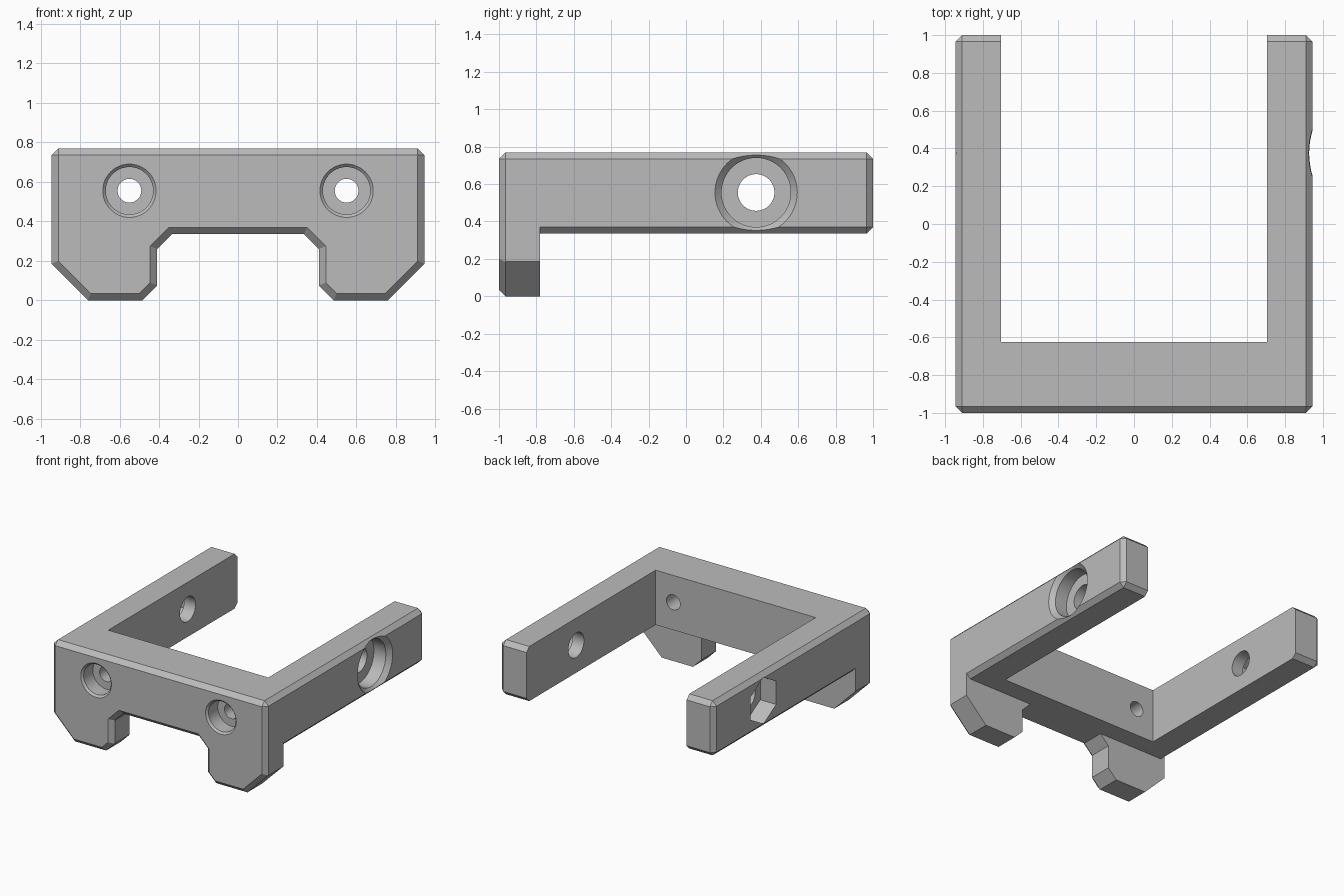
import bpy, bmesh
from math import cos, sin, tau, radians
from mathutils import Matrix, Vector

default = bpy.data.objects.get("Cube")
if default:
    bpy.data.objects.remove(default, do_unlink=True)

CHAMFER = 0.035
FRONT, BACK, SIDE, INNER = -1.0, 1.0, 0.945, 0.705
BOTTOM, TOP = 0.335, 0.77

grey = bpy.data.materials.new("plain grey")
grey.use_nodes = True
grey.diffuse_color = (0.5, 0.5, 0.5, 1)
grey.node_tree.nodes["Principled BSDF"].inputs["Base Color"].default_value = (0.5, 0.5, 0.5, 1)


def to_object(bm, name):
    bmesh.ops.recalc_face_normals(bm, faces=bm.faces)
    mesh = bpy.data.meshes.new(name)
    bm.to_mesh(mesh)
    bm.free()
    mesh.materials.append(grey)
    obj = bpy.data.objects.new(name, mesh)
    bpy.context.collection.objects.link(obj)
    return obj


def bevel(bm, edges):
    bmesh.ops.bevel(bm, geom=edges, offset=CHAMFER, offset_type='OFFSET',
                    segments=1, profile=0.5, affect='EDGES')


def box(name, low, high, chamfered=False):
    bm = bmesh.new()
    bmesh.ops.create_cube(bm, size=1)
    low, high = Vector(low), Vector(high)
    for v in bm.verts:
        v.co = Vector([l + (c + 0.5) * (h - l) for l, c, h in zip(low, v.co, high)])
    if chamfered:
        bevel(bm, bm.edges[:])
    return to_object(bm, name)


def stepped_bore(name, origin, inward, rings, sides=64):
    """Turned cutter; rings are (radius, depth) pairs along the inward axis."""
    bm = bmesh.new()
    inward = Vector(inward)
    up = Vector((0, 0, 1))
    across = up.cross(inward)
    loops = []
    for radius, depth in rings:
        centre = Vector(origin) + inward * depth
        loops.append([bm.verts.new(centre + radius * (up * cos(tau * i / sides)
                                                      + across * sin(tau * i / sides)))
                      for i in range(sides)])
    for a, b in zip(loops, loops[1:]):
        for i in range(sides):
            j = (i + 1) % sides
            bm.faces.new((a[i], a[j], b[j], b[i]))
    bm.faces.new(loops[0])
    bm.faces.new(loops[-1])
    return to_object(bm, name)


def combine(target, other, operation):
    mod = target.modifiers.new(operation.lower(), 'BOOLEAN')
    mod.operation = operation
    mod.solver = 'EXACT'
    mod.object = other
    other.hide_render = True
    bpy.context.view_layer.objects.active = target
    bpy.ops.object.modifier_apply(modifier=mod.name)
    bpy.data.objects.remove(other, do_unlink=True)


# Chamfered block that becomes the front wall and both arms
bracket = box("mounting_bracket", (-SIDE, FRONT, BOTTOM), (SIDE, BACK, TOP), True)

# Front plate with two hooked feet, chamfered around its front outline
half = [(SIDE, 0.6), (SIDE, 0.185), (0.76, 0), (0.485, 0),
        (0.41, 0.075), (0.41, 0.26), (0.335, BOTTOM)]
outline = half + [(-x, z) for x, z in reversed(half)]
bm = bmesh.new()
face = bm.faces.new([bm.verts.new((x, FRONT, z)) for x, z in outline])
rim = face.edges[:]
made = bmesh.ops.extrude_face_region(bm, geom=[face], use_keep_orig=True)
bmesh.ops.translate(bm, vec=(0, 0.22, 0),
                    verts=[g for g in made["geom"] if isinstance(g, bmesh.types.BMVert)])
bmesh.ops.recalc_face_normals(bm, faces=bm.faces)
bevel(bm, [e for e in bm.edges if all(abs(v.co.y - FRONT) < 1e-5 for v in e.verts)])
combine(bracket, to_object(bm, "feet"), 'UNION')

# Open space between the arms
combine(bracket, box("gap", (-INNER, -0.625, -0.5), (INNER, 1.5, 1.5)), 'DIFFERENCE')

# Two counterbored screw holes through the front wall
for x in (-0.55, 0.55):
    combine(bracket, stepped_bore("front_screw_hole", (x, FRONT, 0.555), (0, 1, 0),
                                  [(0.155, -0.02), (0.12, 0.015), (0.12, 0.13),
                                   (0.06, 0.13), (0.06, 0.5)]), 'DIFFERENCE')

# Cross bolt: round head recess on the left arm, hexagonal nut pocket on the right
combine(bracket, stepped_bore("bolt_hole", (SIDE, 0.375, 0.555), (-1, 0, 0),
                              [(0.24, -0.02), (0.185, 0.035), (0.185, 0.14),
                               (0.098, 0.14), (0.098, 2.2)]), 'DIFFERENCE')
combine(bracket, stepped_bore("nut_pocket", (-SIDE, 0.375, 0.555), (1, 0, 0),
                              [(0.185, -0.05), (0.185, 0.14)], 6), 'DIFFERENCE')

# Smooth bores, crisp edges
bpy.ops.object.select_all(action='DESELECT')
bracket.select_set(True)
bpy.context.view_layer.objects.active = bracket
bpy.ops.object.shade_smooth_by_angle(angle=radians(25))
